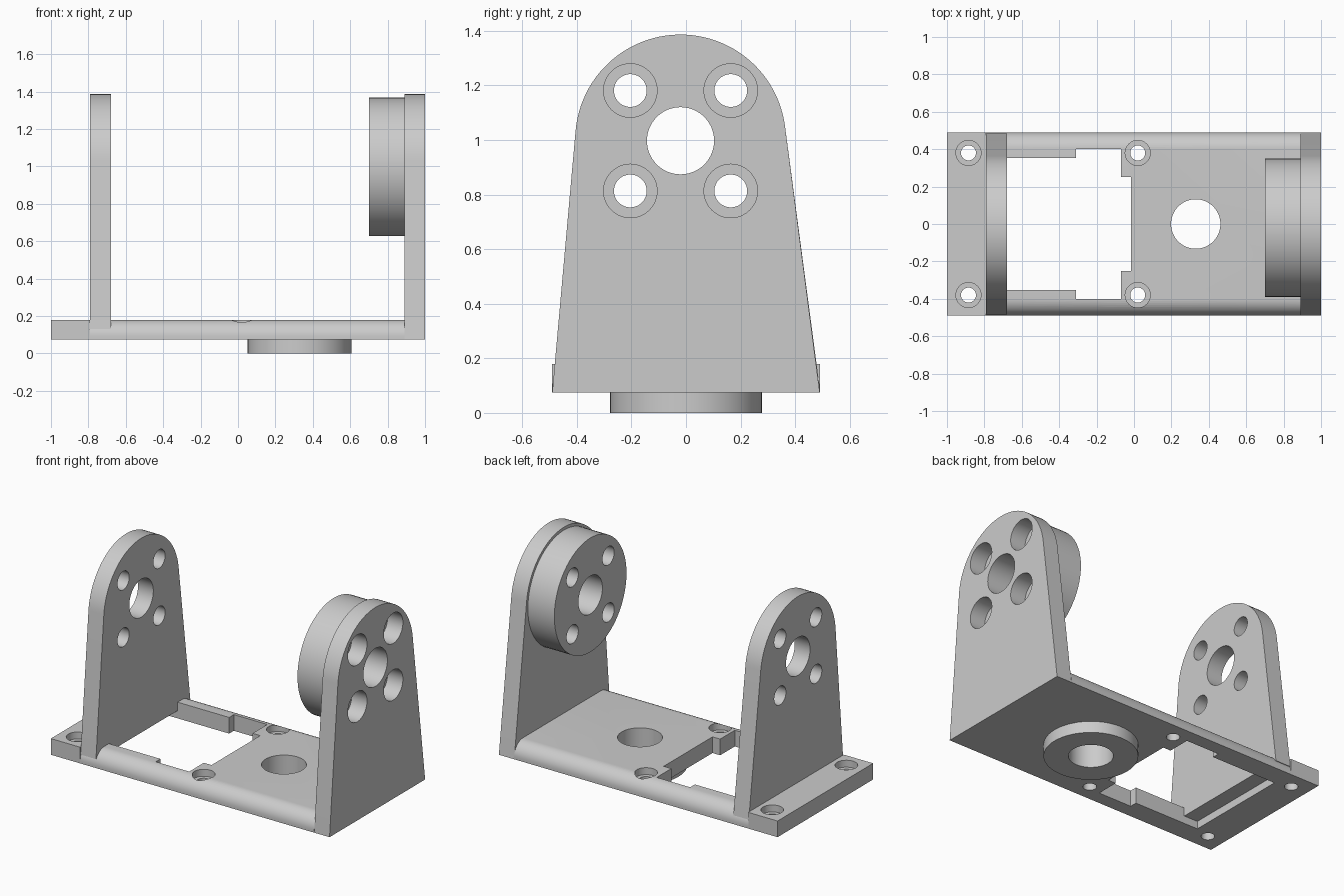
import bpy, bmesh
from math import sin, cos, pi, radians
from mathutils import Vector

default = bpy.data.objects.get("Cube")
if default:
    bpy.data.objects.remove(default, do_unlink=True)

grey = bpy.data.materials.new("light grey")
grey.use_nodes = True
colour = (0.6, 0.6, 0.6, 1)
grey.diffuse_color = colour
grey.node_tree.nodes["Principled BSDF"].inputs["Base Color"].default_value = colour


def prism(name, points, axis, lo, hi):
    """Extrude a closed outline along x (points are y, z) or z (points are x, y)."""
    def place(p, t):
        return Vector((t, *p)) if axis == "x" else Vector((*p, t))
    bm = bmesh.new()
    ends = [[bm.verts.new(place(p, t)) for p in points] for t in (lo, hi)]
    for ring in ends:
        bm.faces.new(ring)
    n = len(points)
    for i in range(n):
        j = (i + 1) % n
        bm.faces.new((ends[0][i], ends[0][j], ends[1][j], ends[1][i]))
    bmesh.ops.recalc_face_normals(bm, faces=bm.faces)
    mesh = bpy.data.meshes.new(name)
    bm.to_mesh(mesh)
    bm.free()
    mesh.materials.append(grey)
    obj = bpy.data.objects.new(name, mesh)
    bpy.context.collection.objects.link(obj)
    return obj


def arc(cx, cy, r, start, end, steps):
    angles = [radians(start + (end - start) * i / steps) for i in range(steps + 1)]
    return [(cx + r * cos(a), cy + r * sin(a)) for a in angles]


def disc(name, centre, r, axis, lo, hi):
    return prism(name, arc(*centre, r, 0, 360, 64)[:-1], axis, lo, hi)


def rect(x0, x1, y0, y1):
    return [(x0, y0), (x1, y0), (x1, y1), (x0, y1)]


def cut(obj, cutters):
    """Subtract each cutter, then discard it."""
    for cutter in cutters:
        cutter.hide_render = True
        mod = obj.modifiers.new("cut", "BOOLEAN")
        mod.operation = "DIFFERENCE"
        mod.solver = "EXACT"
        mod.object = cutter
        bpy.context.view_layer.objects.active = obj
        bpy.ops.object.modifier_apply(modifier=mod.name)
        bpy.data.objects.remove(cutter, do_unlink=True)


BOTTOM, TOP, HALF, ROUND = 0.075, 0.18, 0.49, 0.09
AXLE = (-0.02, 0.997)
BOLTS = [(AXLE[0] + sy * 0.184, AXLE[1] + sz * 0.184) for sy in (-1, 1) for sz in (-1, 1)]


def screw_holes(x):
    """Counterbored screw holes on both sides of the base."""
    for y in (-0.38, 0.38):
        yield disc("cutter", (x, y), 0.04, "z", -0.1, 0.4)
        yield disc("cutter", (x, y), 0.067, "z", 0.135, 0.4)


def axle_holes(bolt_radius):
    yield disc("cutter", AXLE, 0.123, "x", -1.5, 1.5)
    for c in BOLTS:
        yield disc("cutter", c, bolt_radius, "x", -1.5, 1.5)


# Base with rounded long edges
edge = HALF - ROUND
profile = ([(-HALF, BOTTOM), (HALF, BOTTOM)]
           + arc(edge, TOP - ROUND, ROUND, 0, 90, 12)
           + arc(-edge, TOP - ROUND, ROUND, 90, 180, 12))
base = prism("base", profile, "x", -0.79, 0.89)

# Stepped opening, half outline mirrored across y
half = [(-0.015, 0.25), (-0.07, 0.25), (-0.07, 0.4), (-0.31, 0.4), (-0.31, 0.352), (-0.68, 0.352)]
outline = half + [(x, -y) for x, y in reversed(half)]
cut(base, [prism("cutter", outline, "z", -0.1, 0.4),
           prism("cutter", rect(-0.78, -0.6, -0.352, 0.352), "z", -0.1, 0.125),
           disc("cutter", (0.33, 0), 0.132, "z", -0.1, 0.4),
           *screw_holes(0.02)])

# Square mounting flange beyond the idle upright
flange = prism("mounting_flange", rect(-1, -0.79, -HALF, HALF), "z", BOTTOM, TOP)
cut(flange, screw_holes(-0.885))

# Round boss under the base
boss = disc("bottom_boss", (0.33, 0), 0.278, "z", 0, BOTTOM)
cut(boss, [disc("cutter", (0.33, 0), 0.132, "z", -0.1, 0.4)])


def upright(name, lo, hi, foot, inset, bolt_radius):
    """Tapered plate with a round head."""
    points = [(-HALF + inset, foot), (HALF - inset, foot)] + arc(AXLE[0], 1.0, 0.386, 7, 175, 48)
    plate = prism(name, points, "x", lo, hi)
    cut(plate, axle_holes(bolt_radius))
    return plate


idle = upright("idle_upright", -0.79, -0.68, 0.13, 0.005, 0.06)
drive = upright("drive_upright", 0.89, 1.0, BOTTOM, 0, 0.098)

# Thick hub on the inside of the drive upright
hub = disc("hub", AXLE, 0.37, "x", 0.7, 0.89)
cut(hub, axle_holes(0.06))

# Smooth curved walls, keep edges sharp
bpy.ops.object.select_all(action="DESELECT")
for obj in (base, flange, boss, idle, drive, hub):
    obj.select_set(True)
bpy.context.view_layer.objects.active = base
bpy.ops.object.shade_smooth_by_angle(angle=radians(30))
